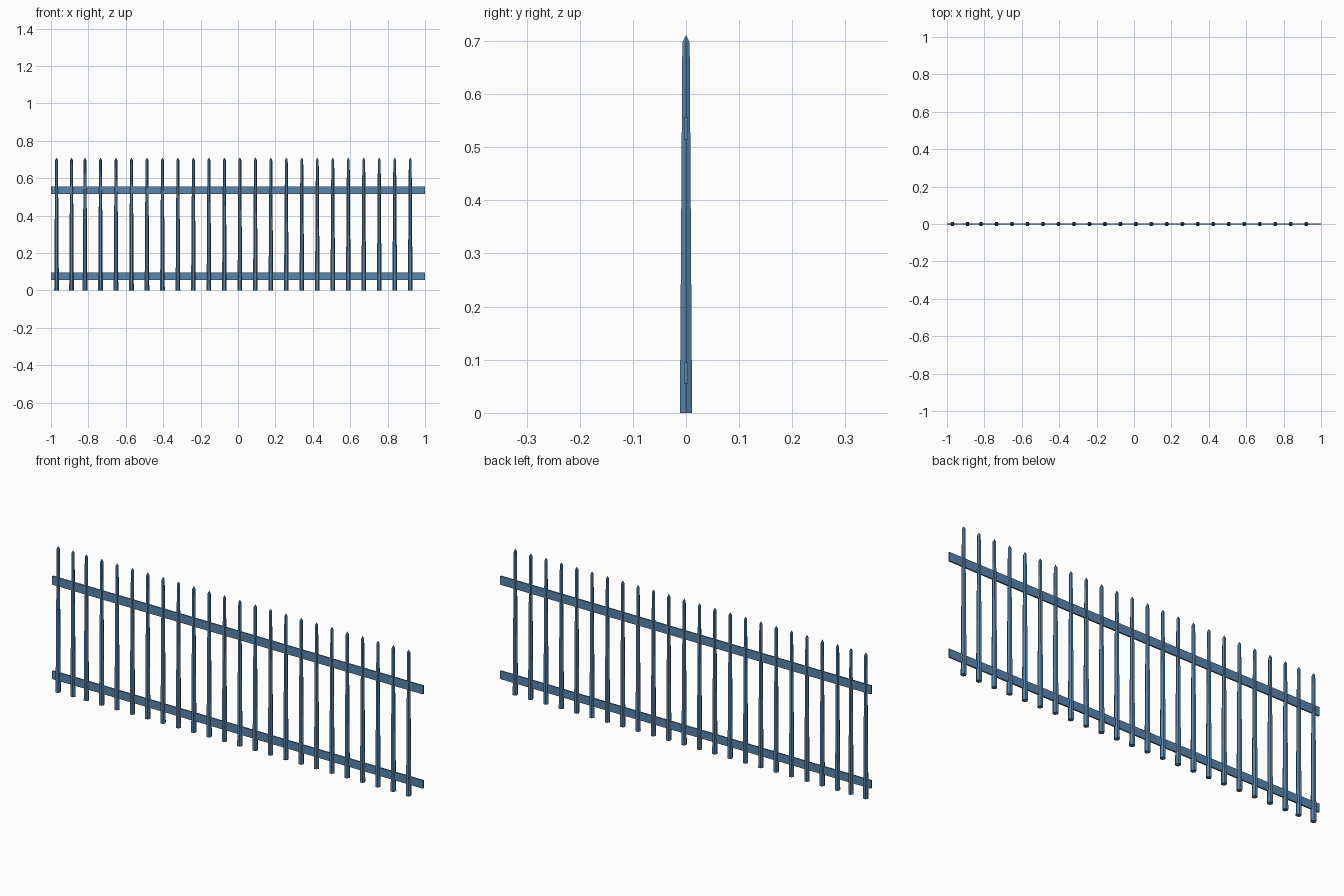
import bpy, bmesh, math, random
from mathutils import Matrix

if "Cube" in bpy.data.objects:
    bpy.data.objects.remove(bpy.data.objects["Cube"])

random.seed(4)
mat = bpy.data.materials.new("painted_metal")
mat.diffuse_color = (0.10, 0.24, 0.42, 1)
mat.use_nodes = True
mat.node_tree.nodes["Principled BSDF"].inputs["Base Color"].default_value = mat.diffuse_color


def finish(name, bm):
    bmesh.ops.recalc_face_normals(bm, faces=bm.faces)
    me = bpy.data.meshes.new(name)
    bm.to_mesh(me)
    bm.free()
    me.materials.append(mat)
    ob = bpy.data.objects.new(name, me)
    bpy.context.collection.objects.link(ob)
    return ob


def rail(name, z0, z1):
    bm = bmesh.new()
    bmesh.ops.create_cube(bm, size=1, matrix=Matrix.Translation((0, 0, (z0 + z1) / 2))
                          @ Matrix.Diagonal((2, 0.007, z1 - z0, 1)))
    return finish(name, bm)


# tapered six-sided stake: (z, radius) rings and a pointed tip
def picket(name, x):
    bm = bmesh.new()
    sides = 6
    rings = []
    for z, r in ((0, 0.0125), (0.697, 0.0075)):
        rings.append([bm.verts.new((x + r * math.cos(math.tau * i / sides),
                                    r * math.sin(math.tau * i / sides) * 1.06, z))
                      for i in range(sides)])
    tip = bm.verts.new((x, 0, 0.711))
    bm.faces.new(rings[0])
    for i in range(sides):
        j = (i + 1) % sides
        bm.faces.new((rings[0][i], rings[0][j], rings[1][j], rings[1][i]))
        bm.faces.new((rings[1][i], rings[1][j], tip))
    return finish(name, bm)


rail("lower_rail", 0.055, 0.095)
rail("upper_rail", 0.515, 0.557)

# the first two stakes sit slightly off the even spacing
xs = [-0.97, -0.89] + [-0.818 + 0.0828 * i for i in range(22)]
for n, x in enumerate(xs):
    picket(f"picket_{n + 1}", x)
